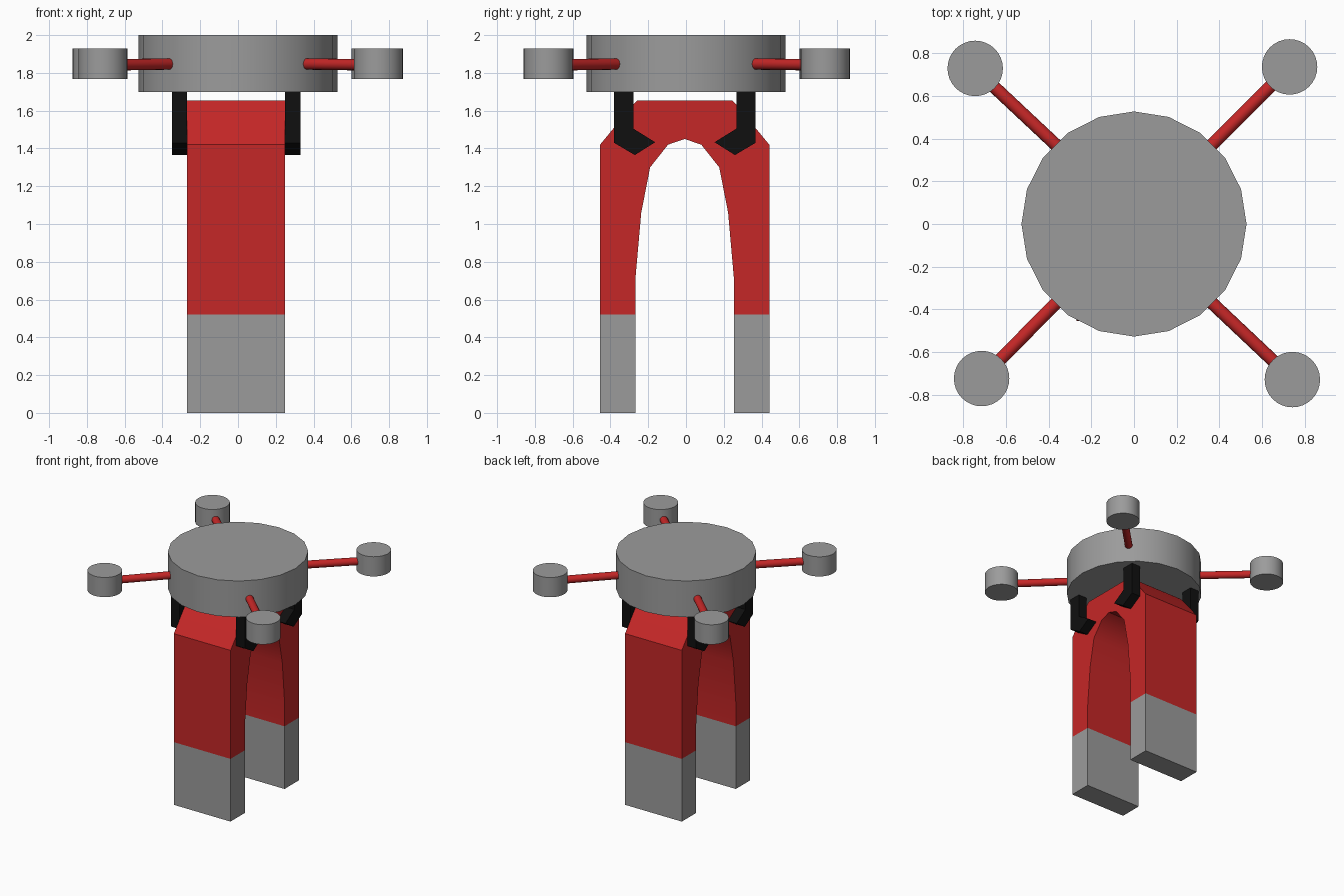
import bpy, bmesh, math
from mathutils import Vector

if "Cube" in bpy.data.objects:
    bpy.data.objects.remove(bpy.data.objects["Cube"])


def material(name, rgb):
    m = bpy.data.materials.new(name)
    m.diffuse_color = (*rgb, 1)
    m.use_nodes = True
    m.node_tree.nodes["Principled BSDF"].inputs["Base Color"].default_value = m.diffuse_color
    return m


GREY = material("grey metal", (0.33, 0.33, 0.33))
RED = material("red paint", (0.56, 0.02, 0.02))
BLACK = material("black rubber", (0.005, 0.005, 0.005))


def finish(name, bm, mats, angle=35):
    bmesh.ops.recalc_face_normals(bm, faces=bm.faces[:])
    me = bpy.data.meshes.new(name)
    bm.to_mesh(me)
    bm.free()
    for m in mats:
        me.materials.append(m)
    ob = bpy.data.objects.new(name, me)
    bpy.context.collection.objects.link(ob)
    bpy.ops.object.select_all(action='DESELECT')
    ob.select_set(True)
    bpy.context.view_layer.objects.active = ob
    bpy.ops.object.shade_smooth_by_angle(angle=math.radians(angle))
    return ob


def cylinder(name, a, b, radius, sides, mat):
    a, b = Vector(a), Vector(b)
    bm = bmesh.new()
    bmesh.ops.create_cone(bm, cap_ends=True, segments=sides, radius1=radius,
                          radius2=radius, depth=(b - a).length)
    rot = Vector((0, 0, 1)).rotation_difference(b - a).to_matrix()
    for v in bm.verts:
        v.co = rot @ v.co + (a + b) / 2
    return finish(name, bm, [mat])


def extrude_x(profile, x0, x1):
    """Prism from a (y, z) outline running between x0 and x1."""
    bm = bmesh.new()
    face = bm.faces.new([bm.verts.new((x0, y, z)) for y, z in profile])
    ext = bmesh.ops.extrude_face_region(bm, geom=[face], use_keep_orig=True)
    for v in ext["geom"]:
        if isinstance(v, bmesh.types.BMVert):
            v.co.x = x1
    return bm


# Horseshoe magnet with bare metal tips
X0, X1, TIP = -0.27, 0.25, 0.52
outer = [(0.448, 0), (0.448, 1.42), (0.27, 1.635), (0.25, 1.655)]
inner = [(0.26, 0), (0.26, 0.72), (0.23, 1.06), (0.183, 1.30), (0.088, 1.42)]
outline = (outer + [(-y, z) for y, z in reversed(outer)]
           + [(-y, z) for y, z in inner] + [(0, 1.45)] + inner[::-1])
outline = [(y - 0.007, z) for y, z in outline]
bm = extrude_x(outline, X0, X1)
bmesh.ops.triangulate(bm, faces=bm.faces[:])
bmesh.ops.bisect_plane(bm, geom=bm.verts[:] + bm.edges[:] + bm.faces[:],
                       plane_co=(0, 0, TIP), plane_no=(0, 0, 1))
for f in bm.faces:
    f.material_index = 1 if f.calc_center_median().z < TIP else 0
finish("horseshoe_magnet", bm, [RED, GREY])

# Top disc
cylinder("top_disc", (0, 0, 1.70), (0, 0, 2.0), 0.528, 20, GREY)

# Hooked clamps holding the magnet
clamp = [(0.375, 1.70), (0.375, 1.43), (0.265, 1.365),
         (0.157, 1.433), (0.273, 1.505), (0.273, 1.70)]
for side, xa, xb in (("left", X0 - 0.08, X0), ("right", X1, X1 + 0.08)):
    for end, s in (("front", -1), ("back", 1)):
        prof = [(s * y - 0.006, z) for y, z in clamp]
        finish(f"{side}_{end}_clamp", extrude_x(prof, xa, xb), [BLACK], 20)

# Four arms, each with a small rotor drum
arms = {"back_left": (-0.745, 0.73), "back_right": (0.73, 0.737),
        "front_left": (-0.715, -0.725), "front_right": (0.743, -0.73)}
for name, (x, y) in arms.items():
    cylinder(name + "_drum", (x, y, 1.767), (x, y, 1.93), 0.13, 32, GREY)
    d = Vector((x, y, 0)).normalized()
    start = Vector((math.copysign(0.365, x), math.copysign(0.37, y), 1.847))
    stop = Vector((x, y, 1.843)) - d * 0.12
    cylinder(name + "_arm", start, stop, 0.03, 16, RED)
